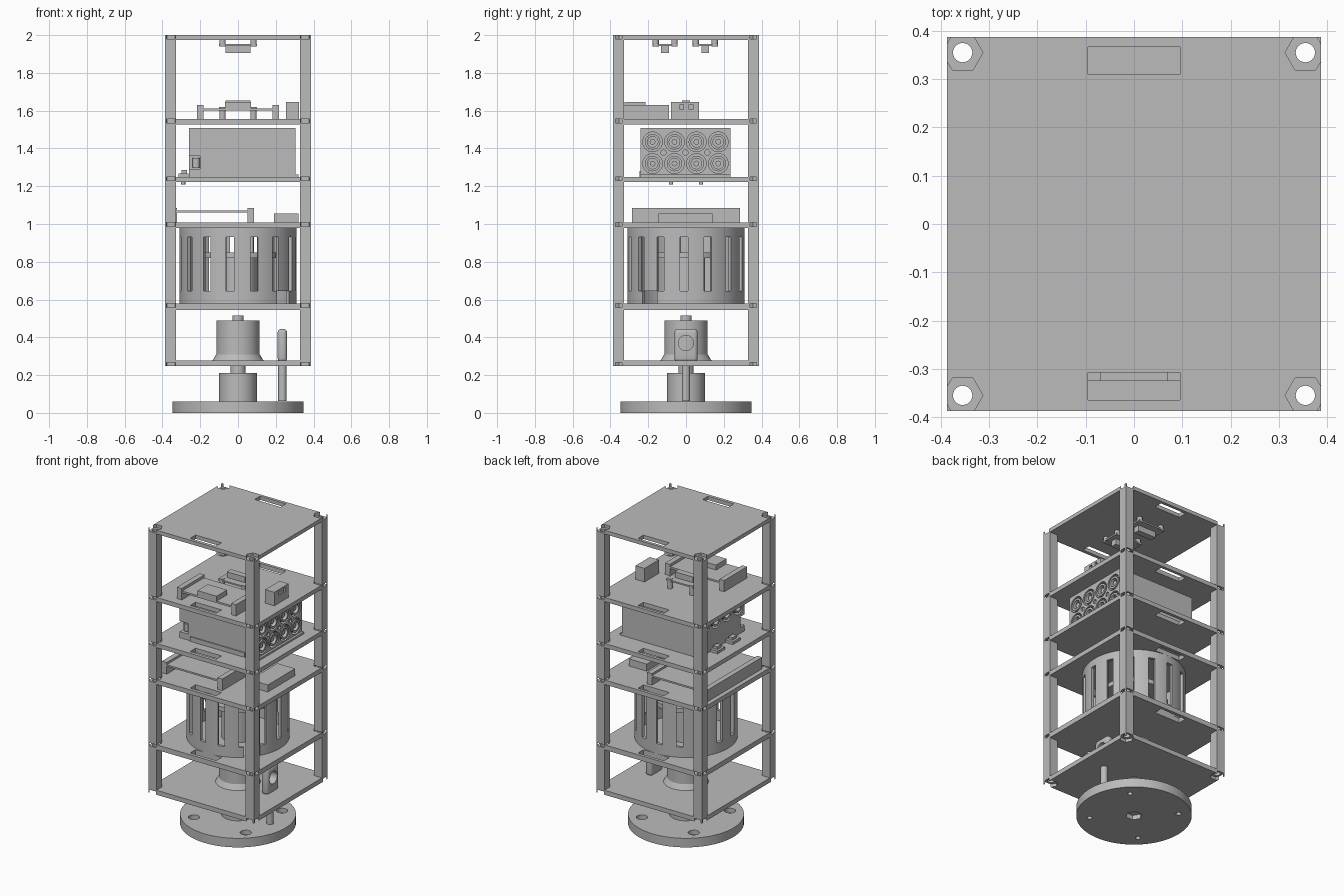
import bpy
from math import pi, cos, sin, radians
from mathutils import Matrix

if "Cube" in bpy.data.objects:
    bpy.data.objects.remove(bpy.data.objects["Cube"])

grey = bpy.data.materials.new("light_grey")
grey.use_nodes = True
COLOUR = (0.5, 0.5, 0.5, 1)
grey.diffuse_color = COLOUR
grey.node_tree.nodes["Principled BSDF"].inputs["Base Color"].default_value = COLOUR


def finish(obj, name):
    obj.name = name
    obj.data.materials.clear()
    obj.data.materials.append(grey)
    return obj


def box(name, x0, x1, y0, y1, z0, z1):
    """Box given by its limits on each axis."""
    bpy.ops.mesh.primitive_cube_add(size=1)
    obj = bpy.context.object
    centre = Matrix.Translation(((x0 + x1) / 2, (y0 + y1) / 2, (z0 + z1) / 2))
    obj.data.transform(centre @ Matrix.Diagonal((x1 - x0, y1 - y0, z1 - z0, 1)))
    return finish(obj, name)


def cyl(name, x, y, z0, z1, r, sides=48, r_top=None, axis='Z'):
    """Cylinder or cone; z0 and z1 are its limits along its axis."""
    bpy.ops.mesh.primitive_cone_add(vertices=sides, radius1=r, depth=z1 - z0,
                                    radius2=r if r_top is None else r_top)
    obj = bpy.context.object
    m = Matrix.Translation((0, 0, (z0 + z1) / 2))
    if axis == 'X':
        m = Matrix.Rotation(pi / 2, 4, 'Y') @ m
        m = Matrix.Translation((0, x, y)) @ m
    else:
        m = Matrix.Translation((x, y, 0)) @ m
    if sides == 6:
        m = m @ Matrix.Rotation(pi / 2, 4, 'Z')
    obj.data.transform(m)
    return finish(obj, name)


def turned(obj, angle):
    obj.data.transform(Matrix.Rotation(angle, 4, 'Z'))
    return obj


def cut(obj, *cutters):
    """Subtract each cutter and discard it."""
    bpy.context.view_layer.objects.active = obj
    for c in cutters:
        c.hide_render = True
        mod = obj.modifiers.new("cut", 'BOOLEAN')
        mod.operation, mod.solver, mod.object = 'DIFFERENCE', 'EXACT', c
        bpy.ops.object.modifier_apply(modifier=mod.name)
        bpy.data.objects.remove(c)
    return obj


HALF, HOLE = 0.387, 0.355
CORNERS = [(sx, sy) for sx in (-1, 1) for sy in (-1, 1)]
LEVELS = [(0.247, 0.277), (0.545, 0.578), (0.978, 1.008),
          (1.222, 1.25), (1.527, 1.555), (1.975, 2.0)]

# Shelf plates with cable slots, corner holes and nut pockets
for i, (z0, z1) in enumerate(LEVELS):
    plate = box("shelf_plate", -HALF, HALF, -HALF, HALF, z0, z1)
    p0, p1 = (z0 - 0.01, z0 + 0.02) if i == 0 else (z1 - 0.02, z1 + 0.01)
    for sx, sy in CORNERS:
        cut(plate, cyl("cutter", sx * HOLE, sy * HOLE, z0 - 0.1, z1 + 0.1, 0.02, 24),
            cyl("cutter", sx * HOLE, sy * HOLE, p0, p1, 0.042, 6, axis='Z'))
    if i:
        for y in (-0.3365, 0.3385):
            cut(plate, box("cutter", -0.095, 0.095, y - 0.0285, y + 0.0285, z0 - 0.1, z1 + 0.1))

# Hollow corner posts between the plates
for low, high in zip(LEVELS, LEVELS[1:]):
    for sx, sy in CORNERS:
        xs, ys = sorted((sx * 0.327, sx * HALF)), sorted((sy * 0.327, sy * HALF))
        cut(box("corner_post", *xs, *ys, low[1], high[0]),
            cyl("cutter", sx * HOLE, sy * HOLE, low[1] - 0.1, high[0] + 0.1, 0.02, 24))

# Round foot with counterbored screw holes and a hex socket below
foot = cyl("base_disc", 0, 0, 0, 0.06, 0.348, 96)
for sx, sy in CORNERS:
    cut(foot, cyl("cutter", sx * 0.19, sy * 0.19, -0.1, 0.2, 0.016, 24),
        cyl("cutter", sx * 0.19, sy * 0.19, 0.03, 0.2, 0.034, 24))
cut(foot, cyl("cutter", 0, 0, -0.1, 0.03, 0.05, 6))
cyl("base_hub", 0, 0, 0.06, 0.21, 0.1)
cyl("base_shaft", 0, 0, 0.21, 0.25, 0.04)

# Motor above the bottom plate
cyl("motor_flare", 0, 0, 0.277, 0.31, 0.135, r_top=0.115)
cyl("motor_body", 0, 0, 0.3, 0.49, 0.115)
cyl("motor_boss", 0, 0, 0.49, 0.515, 0.03)

# Side sensor on a rod
cyl("sensor_rod", 0.235, 0, 0.062, 0.28, 0.022, 24)
sensor = box("sensor_block", 0.21, 0.26, -0.062, 0.062, 0.27, 0.445)
bev = sensor.modifiers.new("round", 'BEVEL')
bev.width, bev.segments = 0.02, 4
bpy.ops.object.modifier_apply(modifier="round")
cut(sensor, cyl("cutter", 0, 0.37, 0.1, 0.4, 0.04, 32, axis='X'))

# Slotted drum with a cable opening and an inner deck
drum = cut(cyl("slotted_drum", 0, 0, 0.578, 0.978, 0.31, 96),
           cyl("cutter", 0, 0, 0.5, 1.1, 0.29, 96))
for k in range(15):
    cut(drum, turned(box("cutter", 0.25, 0.4, -0.021, 0.021, 0.645, 0.93), radians(24 * k - 2)))
cut(drum, turned(box("cutter", 0.2, 0.4, -0.05, 0.05, 0.57, 0.645), radians(-39)))
cyl("drum_inner_deck", 0, 0, 0.82, 0.85, 0.2)
cyl("drum_inner_core", 0, 0, 0.578, 0.82, 0.1)

# Lower electronics shelf: raised board on two bars, and a flat module
for x in (-0.358, 0.05):
    box("lower_board_bar", x, x + 0.035, -0.285, 0.285, 1.008, 1.085)
box("lower_board", -0.33, 0.055, -0.285, 0.285, 1.06, 1.071)
box("flat_module", 0.19, 0.32, -0.145, 0.14, 1.008, 1.055)

# Interface box with round sockets on both ends
body = box("interface_box", -0.26, 0.305, -0.24, 0.235, 1.255, 1.507)
SOCKET_Y = [-0.177 + 0.116 * i for i in range(4)]
for x, side, rows in ((0.305, 1, (1.32, 1.435)), (-0.26, -1, (1.435,))):
    for z in rows:
        for y in SOCKET_Y:
            span = sorted((x + side * 0.05, x - side * 0.03))
            cut(body, cyl("cutter", y, z, *span, 0.052, 32, axis='X'))
            rim = sorted((x, x - side * 0.035))
            ring = cyl("socket_ring", y, z, *rim, 0.041, 32, axis='X')
            cut(ring, cyl("cutter", y, z, *span, 0.028, 32, axis='X'))
            pin = sorted((x - side * 0.01, x - side * 0.035))
            cyl("socket_pin", y, z, *pin, 0.015, 16, axis='X')
    if side == 1:
        for y in SOCKET_Y[:3]:
            cut(body, cyl("cutter", y + 0.058, 1.378, x - 0.01, x + 0.1, 0.014, 16, axis='X'))
box("interface_front_strip", -0.18, 0.22, -0.247, -0.235, 1.25, 1.28)
box("interface_base", -0.26, 0.32, -0.24, 0.235, 1.25, 1.262)
cut(body, box("cutter", -0.3, -0.2, -0.3, -0.2, 1.29, 1.36))
cyl("corner_plug", -0.222, 0, 1.3, 1.35, 0.02, 16).location.y = -0.215

# Small terminals beside the box, screwed through the plate
for y in (-0.08, 0.08):
    box("terminal_base", -0.315, -0.262, y - 0.04, y + 0.04, 1.25, 1.268)
    box("terminal_top", -0.3, -0.27, y - 0.022, y + 0.022, 1.268, 1.285)
    cyl("terminal_screw", -0.29, y, 1.208, 1.225, 0.011, 16)

# Upper controller board on two bars with a chip
for x in (-0.217, 0.182):
    box("controller_bar", x, x + 0.035, -0.33, -0.09, 1.555, 1.63)
box("controller_board", -0.185, 0.185, -0.325, -0.095, 1.6, 1.612)
box("controller_chip", -0.07, 0.07, -0.325, -0.215, 1.612, 1.645)

# Jack block with two windows
jack = box("jack_block", 0.255, 0.322, -0.08, 0.07, 1.555, 1.645)
for y in (-0.022, 0.027):
    cut(jack, box("cutter", 0.3, 0.4, y - 0.01, y + 0.01, 1.605, 1.632))


def small_module(y, z, up):
    """Little board on four feet with a chip on its free side."""
    def zs(a, b):
        return sorted((z + up * a, z + up * b))
    for sx, sy in CORNERS:
        cyl("module_foot", sx * 0.082, y + sy * 0.05, *zs(0, 0.035), 0.017, 16)
    box("module_board", -0.1, 0.1, y - 0.067, y + 0.067, *zs(0.022, 0.032))
    box("module_chip", -0.067, 0.067, y - 0.021, y + 0.021, *zs(0.032, 0.07))


# One module on the upper shelf, two hung below the top plate
small_module(0, 1.585, 1)
for sx, sy in CORNERS:
    cyl("module_standoff", sx * 0.082, sy * 0.05, 1.555, 1.59, 0.017, 16)
for y in (-0.111, 0.102):
    small_module(y, 1.975, -1)

# Smooth curved sides, keep edges crisp
bpy.ops.object.select_all(action='DESELECT')
for obj in bpy.data.objects:
    if obj.type == 'MESH' and grey.name in obj.data.materials:
        obj.select_set(True)
        bpy.context.view_layer.objects.active = obj
bpy.ops.object.shade_smooth_by_angle(angle=radians(30))
